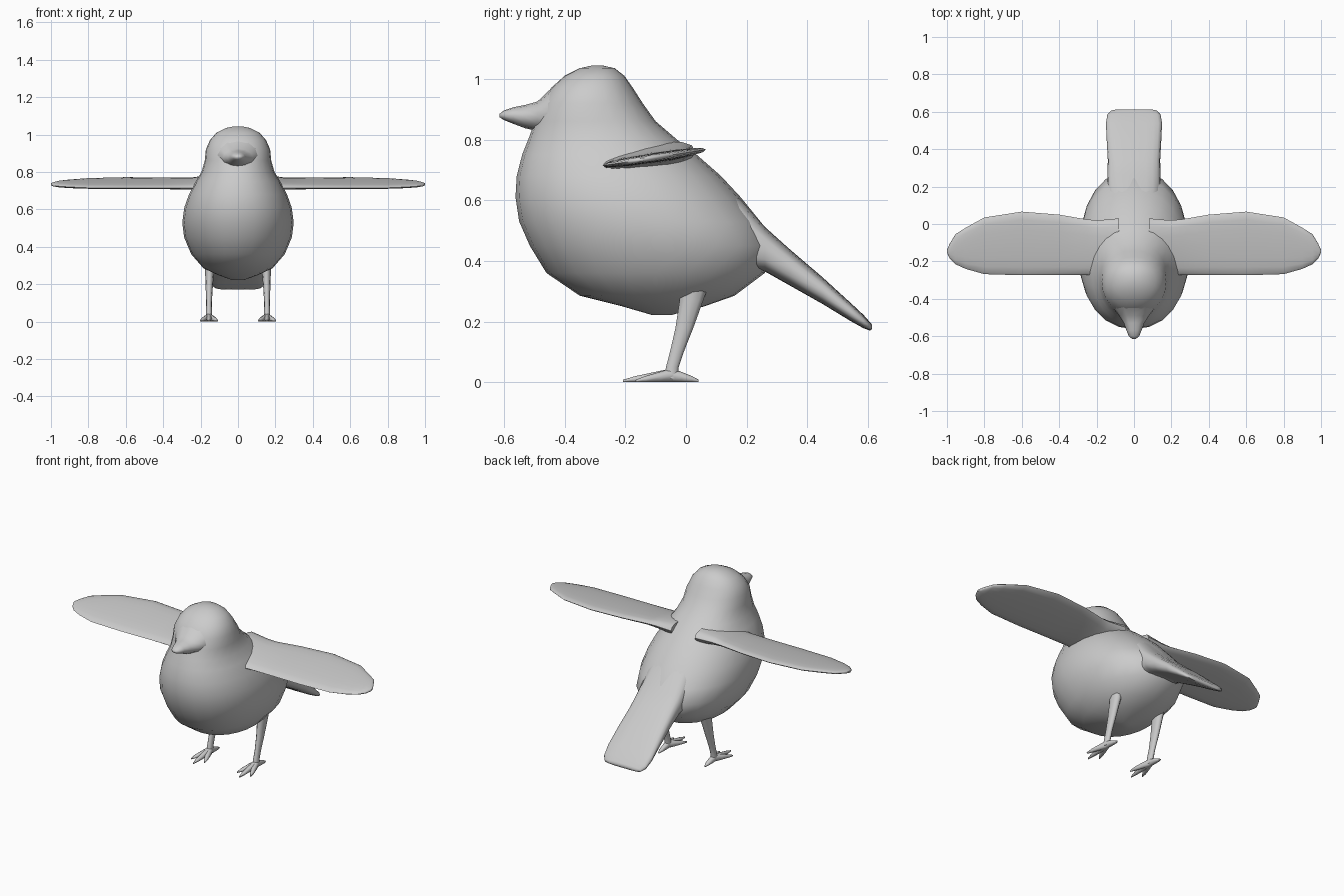
import bpy, bmesh, math
from mathutils import Vector

grey = bpy.data.materials.new("feather grey")
grey.diffuse_color = (0.6, 0.6, 0.6, 1)


def ring(centre, u, v, n=20, power=2.0):
    """Superellipse loop around centre, spanned by half-axes u and v."""
    pts = []
    for i in range(n):
        a = 2 * math.pi * i / n
        c, s = math.cos(a), math.sin(a)
        pts.append(Vector(centre)
                   + Vector(u) * math.copysign(abs(c) ** (2 / power), c)
                   + Vector(v) * math.copysign(abs(s) ** (2 / power), s))
    return pts


def loft(name, rings, mirror=False, angle=60, smooth=0):
    """Skin a list of loops, close both ends and optionally mirror across x."""
    bm = bmesh.new()
    loops = [[bm.verts.new(p) for p in r] for r in rings]
    n = len(loops[0])
    for a, b in zip(loops, loops[1:]):
        for i in range(n):
            j = (i + 1) % n
            bm.faces.new((a[i], a[j], b[j], b[i]))
    bm.faces.new(loops[0][::-1])
    bm.faces.new(loops[-1])
    bmesh.ops.recalc_face_normals(bm, faces=bm.faces)
    mesh = bpy.data.meshes.new(name)
    bm.to_mesh(mesh)
    bm.free()
    mesh.materials.append(grey)
    ob = bpy.data.objects.new(name, mesh)
    bpy.context.collection.objects.link(ob)
    if mirror:
        ob.modifiers.new("mirror", 'MIRROR').use_mirror_merge = False
    bpy.ops.object.select_all(action='DESELECT')
    ob.select_set(True)
    bpy.context.view_layer.objects.active = ob
    bpy.ops.object.shade_smooth_by_angle(angle=math.radians(angle))
    return ob


# Body and head: horizontal slices (z, front y, back y, half width)
body = [(0.221, -0.11, -0.05, 0.03), (0.25, -0.21, 0.06, 0.11),
        (0.285, -0.35, 0.16, 0.185), (0.36, -0.46, 0.26, 0.25),
        (0.45, -0.515, 0.29, 0.288), (0.53, -0.55, 0.245, 0.298),
        (0.61, -0.562, 0.18, 0.287), (0.68, -0.558, 0.115, 0.262),
        (0.75, -0.54, 0.035, 0.225), (0.80, -0.52, -0.03, 0.195),
        (0.86, -0.498, -0.10, 0.178), (0.92, -0.478, -0.143, 0.172),
        (0.97, -0.445, -0.175, 0.15), (1.01, -0.40, -0.203, 0.115),
        (1.035, -0.35, -0.235, 0.065), (1.044, -0.31, -0.275, 0.02)]
loft("body", [ring((0, (f + b) / 2, z), (w, 0, 0), (0, (b - f) / 2, 0), 24, 2.15)
              for z, f, b, w in body])

# Beak: upright slices (y, half width, bottom z, top z)
beak = [(-0.40, 0.135, 0.80, 1.0), (-0.45, 0.11, 0.815, 0.963),
        (-0.49, 0.08, 0.828, 0.925), (-0.53, 0.055, 0.837, 0.914),
        (-0.57, 0.04, 0.852, 0.906), (-0.60, 0.028, 0.864, 0.896),
        (-0.614, 0.01, 0.873, 0.885)]
loft("beak", [ring((0, y, (lo + hi) / 2), (w, 0, 0), (0, 0, (hi - lo) / 2), 12)
              for y, w, lo, hi in beak])

# Tail: flat rounded slices (y, half width, bottom z, top z)
tail = [(0.08, 0.13, 0.40, 0.70), (0.18, 0.145, 0.37, 0.605),
        (0.26, 0.142, 0.365, 0.512), (0.34, 0.14, 0.32, 0.44),
        (0.45, 0.146, 0.258, 0.346), (0.54, 0.15, 0.203, 0.264),
        (0.585, 0.142, 0.178, 0.222), (0.607, 0.122, 0.17, 0.197),
        (0.613, 0.09, 0.175, 0.19)]
loft("tail", [ring((0, y, (lo + hi) / 2), (w, 0, 0), (0, 0, (hi - lo) / 2), 20, 3)
              for y, w, lo, hi in tail])

# Wings: chord slices (x, front y, back y, half thickness), rising to the rear
wing = [(0.08, -0.30, 0.03, 0.05), (0.19, -0.285, 0.02, 0.034),
        (0.25, -0.272, 0.024, 0.021), (0.40, -0.272, 0.05, 0.017),
        (0.60, -0.274, 0.066, 0.016), (0.80, -0.268, 0.035, 0.015),
        (0.90, -0.24, -0.02, 0.014), (0.955, -0.215, -0.055, 0.012),
        (0.985, -0.185, -0.105, 0.010), (0.999, -0.155, -0.135, 0.005)]
wing_rings = []
for x, f, b, t in wing:
    y, h = (f + b) / 2, (b - f) / 2
    z = 0.713 + (y + 0.28) * 0.155
    wing_rings.append(ring((x, y, z), (0, h, h * 0.155), (0, 0, t), 16, 2.3))
loft("wings", wing_rings, mirror=True)

# Legs: horizontal slices (x, y, z, half width, half depth)
leg = [(0.15, 0.03, 0.34, 0.032, 0.055), (0.152, 0.018, 0.27, 0.024, 0.041),
       (0.154, -0.005, 0.18, 0.019, 0.031), (0.155, -0.03, 0.10, 0.015, 0.024),
       (0.155, -0.045, 0.05, 0.016, 0.022), (0.155, -0.05, 0.012, 0.018, 0.024)]
loft("legs", [ring((x, y, z), (w, 0, 0), (0, d, 0), 10)
              for x, y, z, w, d in leg], mirror=True)

# Toes: tapered spikes from the ankle to each tip
tips = {"middle_toes": (0.155, -0.208), "inner_toes": (0.11, -0.165),
        "outer_toes": (0.20, -0.165), "hind_toes": (0.155, 0.042)}
for name, (tx, ty) in tips.items():
    start, end = Vector((0.155, -0.045, 0)), Vector((tx, ty, 0))
    side = (end - start).normalized().cross(Vector((0, 0, 1)))
    rings = []
    for t, w, h in ((0, 0.017, 0.046), (0.35, 0.016, 0.034),
                    (0.75, 0.012, 0.02), (1, 0.003, 0.008)):
        p = start.lerp(end, t)
        rings.append(ring(p + Vector((0, 0, h / 2)), side * w, (0, 0, h / 2), 8))
    loft(name, rings, mirror=True)
